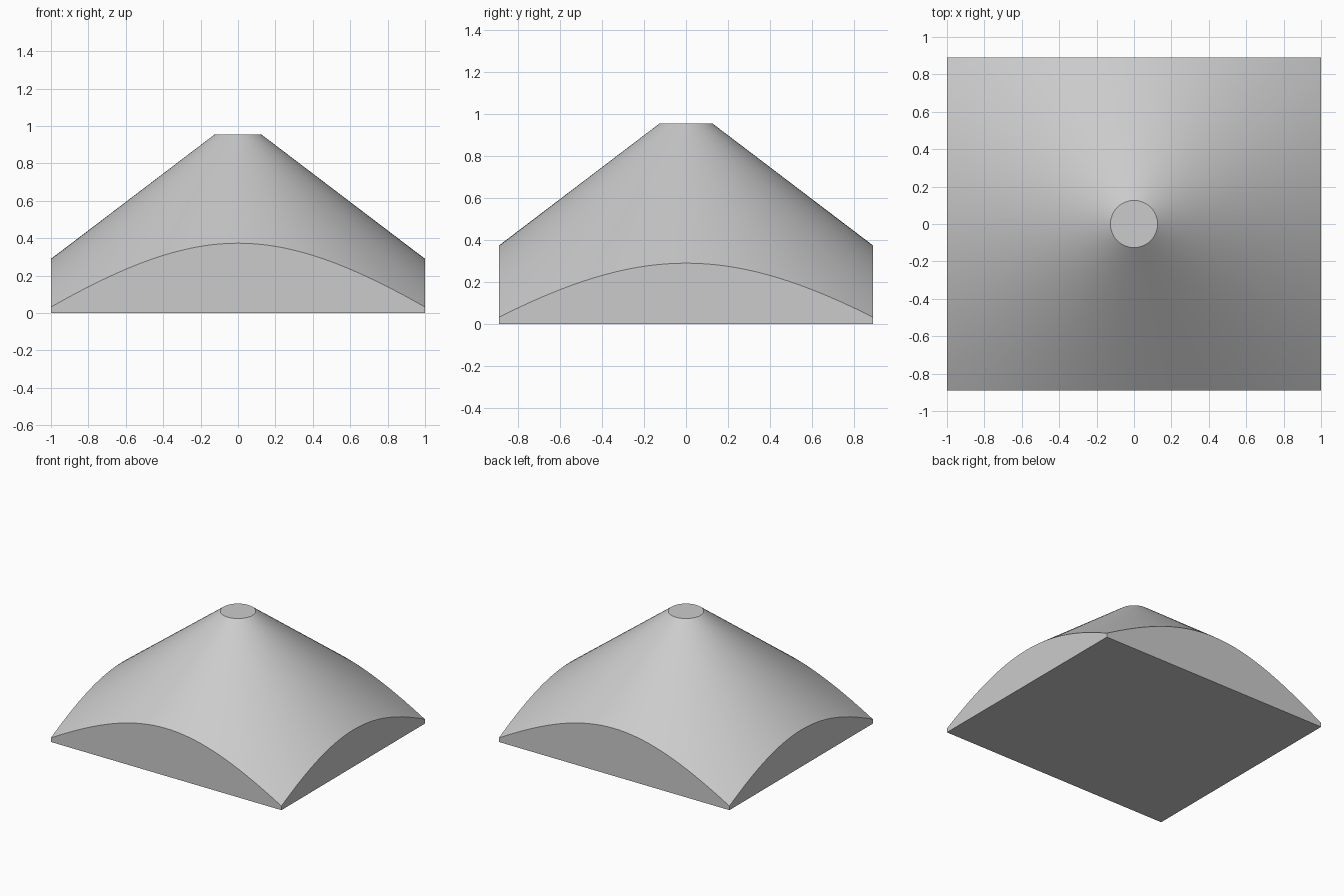
import bpy
import bmesh
import math

cube = bpy.data.objects.get("Cube")
if cube:
    bpy.data.objects.remove(cube, do_unlink=True)

HALF_X, HALF_Y = 1.0, 0.89
TOP_R, TOP_Z = 0.126, 0.954
SLOPE = 0.76
STEPS = 16  # segments per eighth of the outline

grey = bpy.data.materials.new("light grey")
grey.use_nodes = True
colour = (0.6, 0.6, 0.6, 1)
grey.diffuse_color = colour
grey.node_tree.nodes["Principled BSDF"].inputs["Base Color"].default_value = colour

# Angles around the axis, with one exactly at every corner
corner = math.atan2(HALF_Y, HALF_X)
stops = [0, corner, math.pi / 2, math.pi - corner, math.pi,
         math.pi + corner, 1.5 * math.pi, 2 * math.pi - corner, 2 * math.pi]
angles = [a + (b - a) * i / STEPS
          for a, b in zip(stops, stops[1:]) for i in range(STEPS)]

# Cone trimmed to a rectangular block: top circle, trimmed rim, base outline
bm = bmesh.new()
top, rim, base = [], [], []
for a in angles:
    c, s = math.cos(a), math.sin(a)
    r = min(HALF_X / max(abs(c), 1e-6), HALF_Y / max(abs(s), 1e-6))
    top.append(bm.verts.new((TOP_R * c, TOP_R * s, TOP_Z)))
    rim.append(bm.verts.new((r * c, r * s, TOP_Z - SLOPE * (r - TOP_R))))
    base.append(bm.verts.new((r * c, r * s, 0)))

n = len(angles)
for upper, lower in ((top, rim), (rim, base)):
    for i in range(n):
        j = (i + 1) % n
        bm.faces.new((lower[i], lower[j], upper[j], upper[i]))
bm.faces.new(top)
bm.faces.new(base[::-1])

mesh = bpy.data.meshes.new("trimmed_cone")
bm.to_mesh(mesh)
bm.free()
mesh.materials.append(grey)
cone = bpy.data.objects.new("trimmed_cone", mesh)
bpy.context.collection.objects.link(cone)

# Smooth cone surface with sharp rims
bpy.ops.object.select_all(action='DESELECT')
cone.select_set(True)
bpy.context.view_layer.objects.active = cone
bpy.ops.object.shade_smooth_by_angle(angle=math.radians(30))
